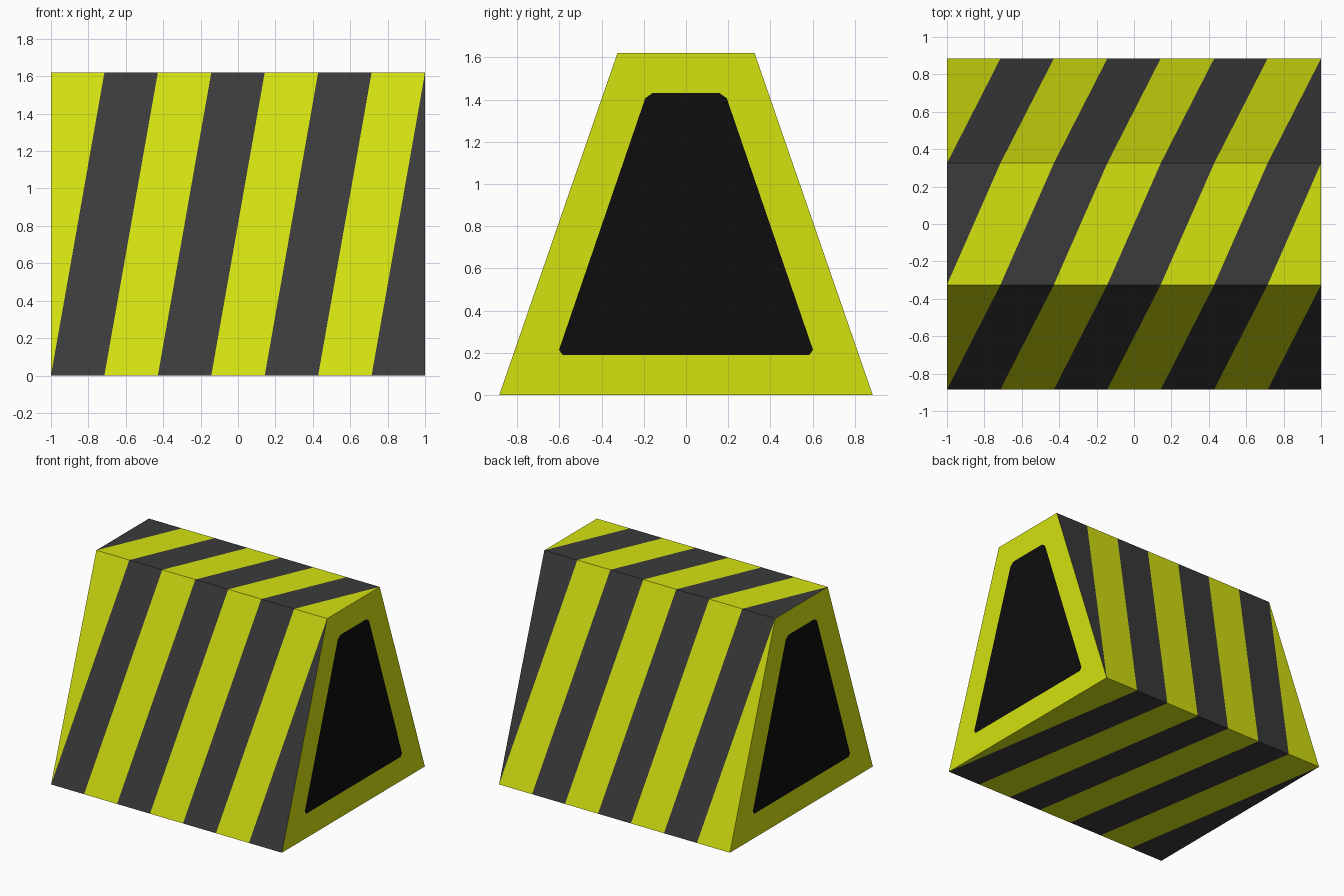
import bpy, bmesh
from mathutils import Vector

if "Cube" in bpy.data.objects:
    bpy.data.objects.remove(bpy.data.objects["Cube"])


def material(name, r, g, b):
    m = bpy.data.materials.new(name)
    m.diffuse_color = (r, g, b, 1)
    m.use_nodes = True
    m.node_tree.nodes["Principled BSDF"].inputs["Base Color"].default_value = m.diffuse_color
    return m


mats = [material("yellow", 0.66, 0.76, 0.005),
        material("dark_grey", 0.044, 0.044, 0.044),
        material("black", 0.004, 0.004, 0.004)]

# Trapezoid cross-section (y, z): front bottom, front top, back top, back bottom
profile = [(-0.885, 0), (-0.325, 1.62), (0.325, 1.62), (0.885, 0)]
opening = [(-0.61, 0.19), (-0.185, 1.43), (0.185, 1.43), (0.61, 0.19)]
N = 7                      # stripes along the length
CUT = 0.025                # clipped corners of the end panels

bm = bmesh.new()


def face(verts, mat):
    bm.faces.new(verts).material_index = mat


# One row of vertices along each long edge
rows = [[bm.verts.new((-1 + 2 * k / N, y, z)) for k in range(N + 1)]
        for y, z in profile]

# Slanted stripes winding around the four long sides
for s in range(4):
    a, b = rows[s], rows[(s + 1) % 4]
    for k in range(-1, N):
        ring = []
        if k >= 0:
            ring.append(a[k])
        ring.append(a[k + 1])
        if k + 2 <= N:
            ring.append(b[k + 2])
        ring.append(b[k + 1])
        face(ring, 1 if (k + s) % 2 == 0 else 0)

# End frames with black panels
for x, col in ((-1, 0), (1, N)):
    outer = [r[col] for r in rows]
    pts = [Vector((x, y, z)) for y, z in opening]
    before, after = [], []
    for i, p in enumerate(pts):
        for store, q in ((before, pts[i - 1]), (after, pts[(i + 1) % 4])):
            store.append(bm.verts.new(p + (q - p).normalized() * CUT))
    for i in range(4):
        j = (i + 1) % 4
        face([outer[i], outer[j], before[j], after[i]], 0)
        face([outer[i], after[i], before[i]], 0)
    face([v for pair in zip(before, after) for v in pair], 2)

bmesh.ops.recalc_face_normals(bm, faces=bm.faces)
mesh = bpy.data.meshes.new("striped_barrier")
bm.to_mesh(mesh)
bm.free()
for m in mats:
    mesh.materials.append(m)
bpy.context.collection.objects.link(bpy.data.objects.new("striped_barrier", mesh))
